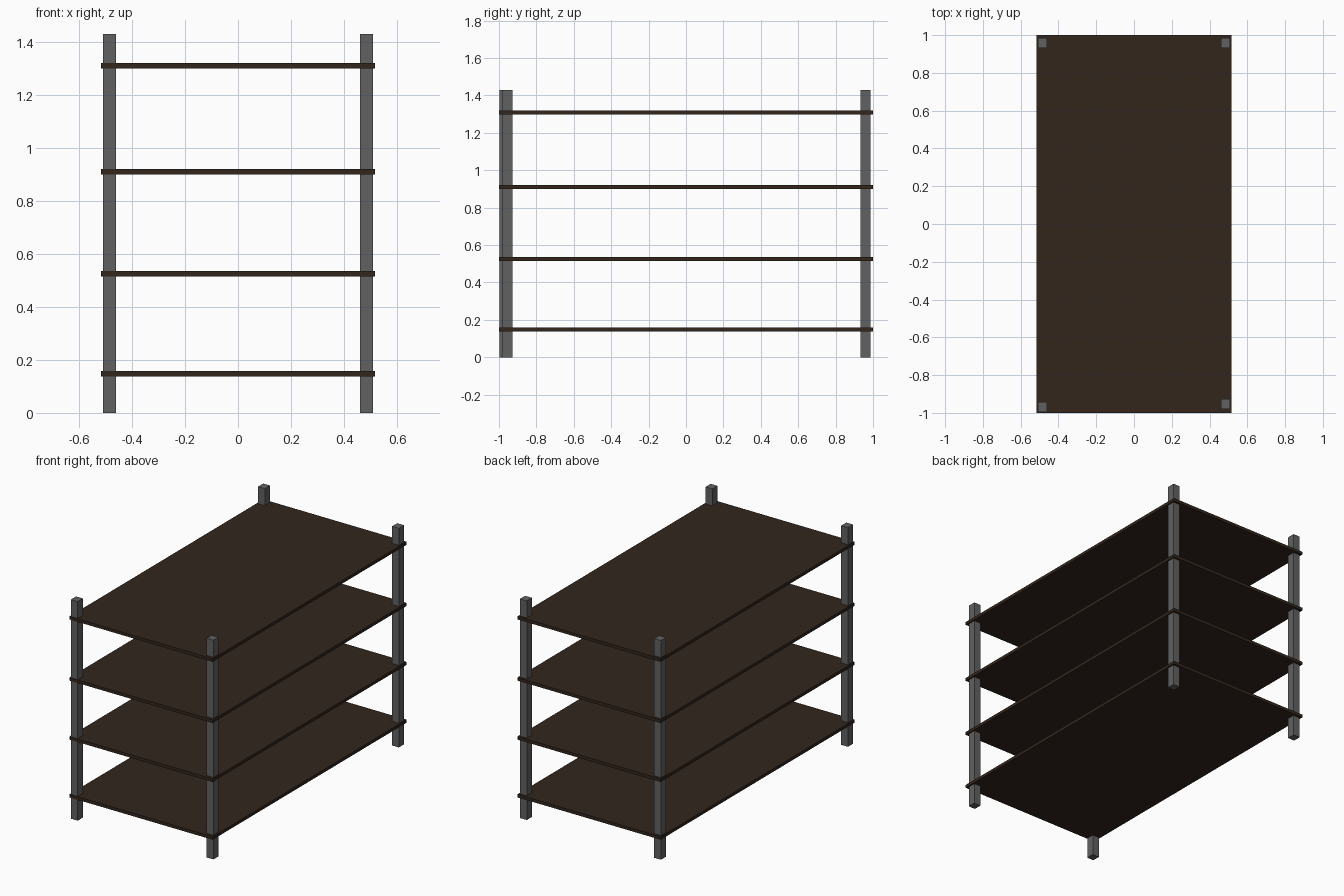
import bpy

if "Cube" in bpy.data.objects:
    bpy.data.objects.remove(bpy.data.objects["Cube"])


def material(name, rgb):
    m = bpy.data.materials.new(name)
    m.diffuse_color = (*rgb, 1)
    m.use_nodes = True
    m.node_tree.nodes["Principled BSDF"].inputs["Base Color"].default_value = m.diffuse_color
    return m


def box(name, lo, hi, mat):
    bpy.ops.mesh.primitive_cube_add(size=1, location=[(a + b) / 2 for a, b in zip(lo, hi)])
    ob = bpy.context.object
    ob.name = name
    ob.scale = [b - a for a, b in zip(lo, hi)]
    bpy.ops.object.transform_apply(location=False, rotation=False, scale=True)
    ob.data.materials.append(mat)
    return ob


wood = material("dark_wood", (0.032, 0.019, 0.012))
metal = material("grey_metal", (0.12, 0.12, 0.12))

# Four shelf boards, spaced slightly wider towards the top
for i, z in enumerate((0.148, 0.525, 0.91, 1.309), 1):
    box(f"shelf_{i}", (-0.517, -1, z - 0.01), (0.517, 1, z + 0.01), wood)

# Square corner posts passing through the boards; front left sits a touch further out
for name, x, y in (("front_left_post", -0.484, -0.970),
                   ("front_right_post", 0.484, -0.954),
                   ("back_left_post", -0.484, 0.959),
                   ("back_right_post", 0.484, 0.959)):
    box(name, (x - 0.0245, y - 0.0265, 0), (x + 0.0245, y + 0.0265, 1.43), metal)
